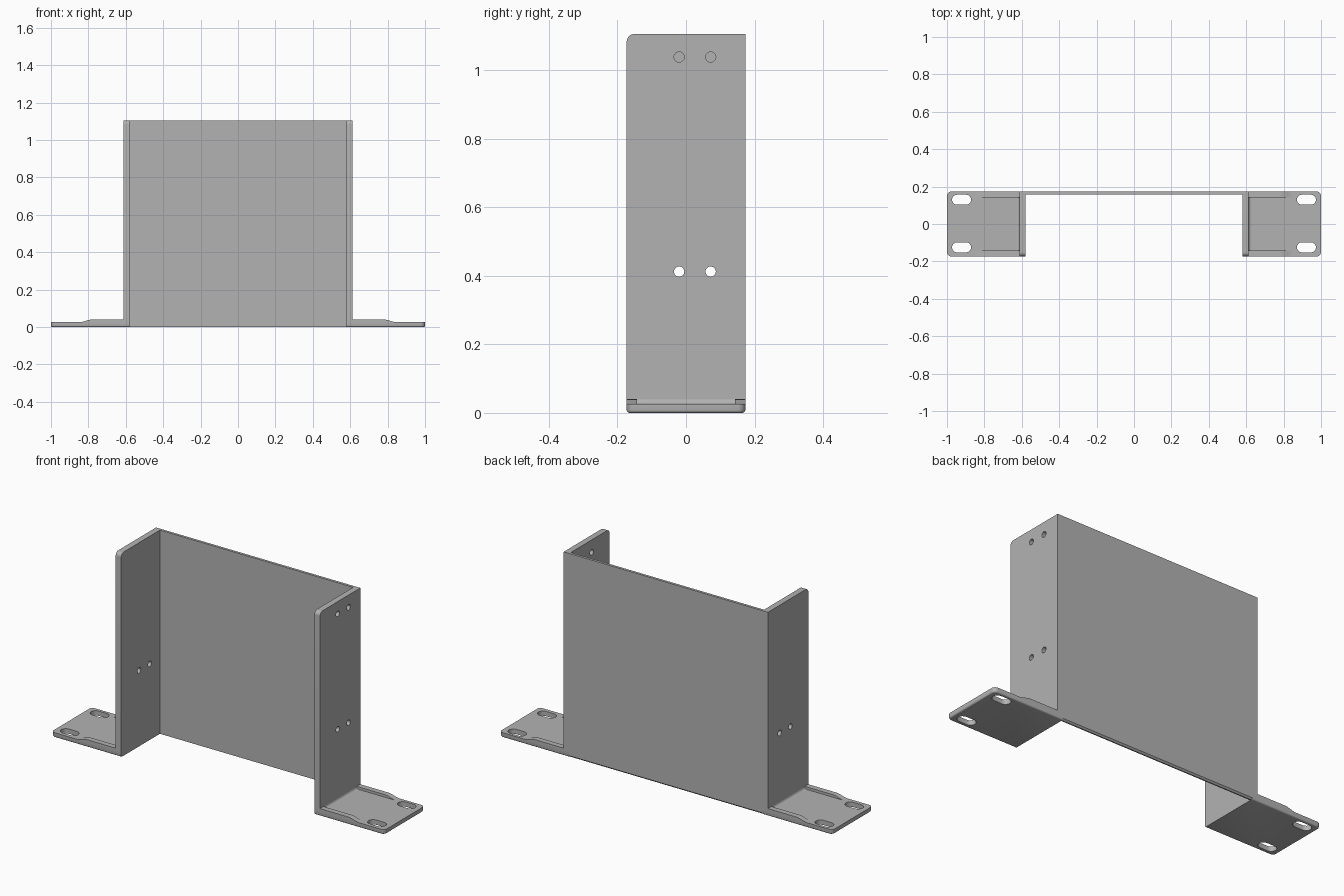
import bpy, bmesh, math
from mathutils import Vector

cube = bpy.data.objects.get("Cube")
if cube:
    bpy.data.objects.remove(cube, do_unlink=True)

# Main dimensions
HEIGHT, DEPTH, LENGTH = 1.105, 0.173, 1.0
WALL_IN, WALL_OUT = 0.58, 0.613
BACK_THICK, FOOT_TOP, RAIL_TOP, RAIL_WIDTH = 0.014, 0.026, 0.04, 0.03
CHAMFER, CORNER = 0.008, 0.022

metal = bpy.data.materials.new("grey metal")
metal.use_nodes = True
grey = (0.45, 0.45, 0.45, 1)
metal.diffuse_color = grey
metal.node_tree.nodes["Principled BSDF"].inputs["Base Color"].default_value = grey


def arc(cx, cy, r, start, end, steps=8):
    angles = [math.radians(start + (end - start) * i / steps) for i in range(steps + 1)]
    return [(cx + r * math.cos(a), cy + r * math.sin(a)) for a in angles]


def prism(name, outline, axis, low, high, side=1, bevel_rule=None):
    """Extrude a 2D outline along an axis; side = -1 mirrors it in x."""
    place = {"x": lambda p, d: (d, p[0], p[1]),
             "y": lambda p, d: (p[0], d, p[1]),
             "z": lambda p, d: (p[0], p[1], d)}[axis]
    bm = bmesh.new()
    face = bm.faces.new([bm.verts.new(place(p, low)) for p in outline])
    new = bmesh.ops.extrude_face_region(bm, geom=[face])["geom"]
    shift = Vector(place((0, 0), high - low))
    bmesh.ops.translate(bm, vec=shift, verts=[v for v in new if isinstance(v, bmesh.types.BMVert)])
    if bevel_rule:
        edges = [e for e in bm.edges if bevel_rule(e)]
        bmesh.ops.bevel(bm, geom=edges, offset=CHAMFER, segments=3, profile=0.5, affect='EDGES')
    for v in bm.verts:
        v.co.x *= side
    bmesh.ops.recalc_face_normals(bm, faces=bm.faces)
    mesh = bpy.data.meshes.new(name)
    bm.to_mesh(mesh)
    bm.free()
    mesh.materials.append(metal)
    obj = bpy.data.objects.new(name, mesh)
    bpy.context.collection.objects.link(obj)
    return obj


def activate(obj):
    bpy.ops.object.select_all(action='DESELECT')
    obj.select_set(True)
    bpy.context.view_layer.objects.active = obj


def cut(obj, cutters):
    activate(obj)
    for cutter in cutters:
        mod = obj.modifiers.new("hole", 'BOOLEAN')
        mod.operation, mod.solver, mod.object = 'DIFFERENCE', 'EXACT', cutter
        bpy.ops.object.modifier_apply(modifier=mod.name)
        bpy.data.objects.remove(cutter, do_unlink=True)


def smooth(obj):
    activate(obj)
    bpy.ops.object.shade_smooth_by_angle(angle=math.radians(35))


# Back panel, with its lower rear edge eased
panel = [(DEPTH - BACK_THICK, 0), (DEPTH - CHAMFER, 0), (DEPTH, CHAMFER),
         (DEPTH, HEIGHT), (DEPTH - BACK_THICK, HEIGHT)]
prism("back_panel", panel, "x", -WALL_IN, WALL_IN)


def foot_edge(e):
    """Bottom rim of the foot, except its inner edge."""
    a, b = (v.co for v in e.verts)
    return max(a.z, b.z) < 0.001 and max(a.x, b.x) > WALL_IN + 0.001


for label, side in (("left", 1), ("right", -1)):
    # Side wall with rounded upper front corner and four screw holes
    outline = [(-DEPTH, FOOT_TOP), (DEPTH, FOOT_TOP), (DEPTH, HEIGHT)]
    outline += arc(-DEPTH + CORNER, HEIGHT - CORNER, CORNER, 90, 180)
    wall = prism(label + "_wall", outline, "x", WALL_IN, WALL_OUT, side)
    cut(wall, [prism("cutter", arc(y, z, 0.015, 0, 345, 23), "x", 0.5, 0.7, side)
               for y in (-0.02, 0.072) for z in (0.412, 1.038)])
    smooth(wall)

    # Foot plate with rounded outer corners and two slots
    outline = [(WALL_IN, -DEPTH)]
    outline += arc(LENGTH - CORNER, -DEPTH + CORNER, CORNER, -90, 0)
    outline += arc(LENGTH - CORNER, DEPTH - CORNER, CORNER, 0, 90)
    outline += [(WALL_IN, DEPTH)]
    foot = prism(label + "_foot", outline, "z", 0, FOOT_TOP, side, foot_edge)
    cut(foot, [prism("cutter", arc(0.946, y, 0.027, -90, 90) + arc(0.898, y, 0.027, 90, 270),
                     "z", -0.1, 0.1, side) for y in (-0.125, 0.13)])
    smooth(foot)

    # Raised edge rails that sweep down to the foot in an S curve
    x0, x1, rise = 0.78, 0.85, RAIL_TOP - FOOT_TOP
    sweep = [(x0 + (x1 - x0) * i / 10, FOOT_TOP + rise * (1 + math.cos(math.pi * i / 10)) / 2)
             for i in range(11)]
    outline = [(WALL_OUT, FOOT_TOP), (WALL_OUT, RAIL_TOP)] + sweep
    for end, low in (("front", -DEPTH), ("back", DEPTH - RAIL_WIDTH)):
        smooth(prism(f"{label}_{end}_rail", outline, "y", low, low + RAIL_WIDTH, side))

    # Fillet between wall and foot
    r = rise
    outline = [(WALL_OUT, FOOT_TOP)] + arc(WALL_OUT + r, FOOT_TOP + r, r, 270, 180, 5)
    smooth(prism(label + "_fillet", outline, "y", -DEPTH + RAIL_WIDTH, DEPTH - RAIL_WIDTH, side))
